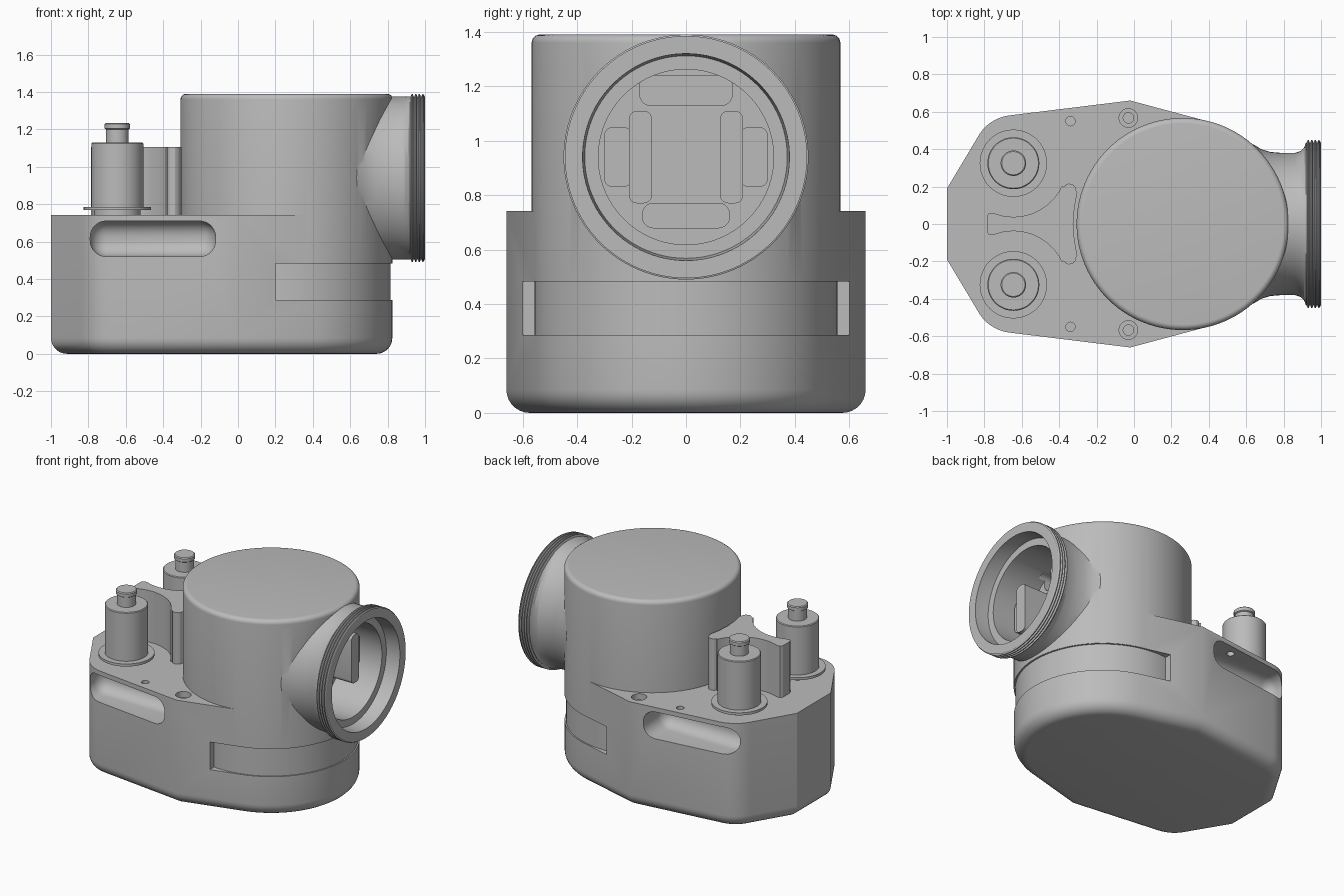
import bpy, bmesh, math
from mathutils import Matrix, Vector

cube = bpy.data.objects.get("Cube")
if cube:
    bpy.data.objects.remove(cube)

grey = bpy.data.materials.new("machined grey")
grey.use_nodes = True
GREY = (0.5, 0.5, 0.5, 1)
grey.diffuse_color = GREY
grey.node_tree.nodes["Principled BSDF"].inputs["Base Color"].default_value = GREY

CX, R, BORE_Z = 0.26, 0.565, 0.94
SEG = 96


def make(name, bm):
    bmesh.ops.recalc_face_normals(bm, faces=bm.faces)
    mesh = bpy.data.meshes.new(name)
    bm.to_mesh(mesh)
    bm.free()
    mesh.materials.append(grey)
    ob = bpy.data.objects.new(name, mesh)
    bpy.context.collection.objects.link(ob)
    return ob


def loft(name, rings):
    """Skin a list of equal-length rings and cap both ends."""
    bm = bmesh.new()
    rows = [[bm.verts.new(p) for p in ring] for ring in rings]
    n = len(rows[0])
    for a, b in zip(rows, rows[1:]):
        for i in range(n):
            bm.faces.new((a[i], a[(i + 1) % n], b[(i + 1) % n], b[i]))
    bm.faces.new(rows[0])
    bm.faces.new(rows[-1])
    return make(name, bm)


def turned(name, x, y, profile, seg=48):
    """Vertical turned part from (radius, z) pairs."""
    ang = [math.tau * i / seg for i in range(seg)]
    return loft(name, [[(x + r * math.cos(a), y + r * math.sin(a), z) for a in ang]
                       for r, z in profile])


def turned_x(name, profile):
    """Part along x from (x, half width, half height) triples."""
    ang = [math.tau * i / SEG for i in range(SEG)]
    return loft(name, [[(x, w * math.cos(a), BORE_Z + h * math.sin(a)) for a in ang]
                       for x, w, h in profile])


def prism(name, outline, z0, z1):
    return loft(name, [[(x, y, z) for x, y in outline] for z in (z0, z1)])


def block(name, lo, hi, bevel=0, axis=None, seg=5):
    """Box between two corners; bevels all edges or those along one axis."""
    lo, hi = Vector(lo), Vector(hi)
    bm = bmesh.new()
    bmesh.ops.create_cube(bm, size=1, matrix=Matrix.Translation((lo + hi) / 2)
                          @ Matrix.Diagonal((*(hi - lo), 1)))
    if bevel:
        edges = [e for e in bm.edges if axis is None
                 or abs((e.verts[0].co - e.verts[1].co)[axis]) > 1e-4]
        bmesh.ops.bevel(bm, geom=edges, offset=bevel, segments=seg, profile=0.5,
                        affect='EDGES')
    return make(name, bm)


def boolean(target, tool, op):
    mod = target.modifiers.new(op, 'BOOLEAN')
    mod.operation, mod.object, mod.solver = op, tool, 'EXACT'
    bpy.context.view_layer.objects.active = target
    bpy.ops.object.modifier_apply(modifier=mod.name)
    bpy.data.objects.remove(tool)


def arc(cx, cy, r, a0, a1, n):
    return [(cx + r * math.cos(math.radians(a0 + (a1 - a0) * i / n)),
             cy + r * math.sin(math.radians(a0 + (a1 - a0) * i / n))) for i in range(n + 1)]


def mirrored(half):
    return half + [(x, -y) for x, y in reversed(half) if abs(y) > 1e-6]


# Lower body: faceted tail running into a round nose, rounded underside
half = arc(CX, 0, R, 0, 75, 24) + [(-0.02, 0.66)]
half += arc(-0.64, 0.36, 0.222, 97, 153, 8) + [(-1, 0.19)]
outline = mirrored(half)
bm = bmesh.new()
floor = bm.faces.new([bm.verts.new((x, y, 0)) for x, y in outline])
top = bmesh.ops.extrude_face_region(bm, geom=[floor])["geom"]
bmesh.ops.translate(bm, vec=(0, 0, 0.742),
                    verts=[v for v in top if isinstance(v, bmesh.types.BMVert)])
rim = [e for e in bm.edges if all(v.co.z < 0.01 for v in e.verts)]
bmesh.ops.bevel(bm, geom=rim, offset=0.085, segments=7, profile=0.5, affect='EDGES')
body = make("body", bm)

# Side recess around the nose
recess = block("recess_cutter", (0.2, -0.9, 0.287), (1.2, 0.9, 0.482))
boolean(recess, turned("core", CX, 0, [(0.556, 0.1), (0.556, 0.7)], SEG), 'DIFFERENCE')
boolean(body, recess, 'DIFFERENCE')

# Round housing with a softened top edge
edge = [(R + 0.002 - 0.03 + 0.03 * math.cos(t * math.pi / 12),
         1.36 + 0.03 * math.sin(t * math.pi / 12)) for t in range(7)]
boolean(body, turned("housing", CX, 0, [(R + 0.002, 0.483)] + edge, SEG), 'UNION')

# Flared neck with a threaded rim
neck = [(0.5, 0.44, 0.443), (0.64, 0.425, 0.443), (0.68, 0.4, 0.443), (0.73, 0.385, 0.44),
        (0.79, 0.38, 0.435), (0.86, 0.38, 0.435), (0.89, 0.39, 0.435), (0.91, 0.41, 0.437),
        (0.92, 0.437, 0.437)]
for i in range(4):
    x = 0.922 + i * 0.019
    neck += [(x + dx, r, r) for dx, r in ((0.002, 0.436), (0.007, 0.45),
                                          (0.012, 0.45), (0.017, 0.436))]
neck += [(1, 0.445, 0.445)]
boolean(body, turned_x("neck", neck), 'UNION')
boolean(body, turned_x("bore_cutter", [(0.6, 0.322, 0.322), (0.9, 0.322, 0.322),
                                       (0.9, 0.372, 0.372), (0.985, 0.38, 0.38),
                                       (1.1, 0.38, 0.38)]), 'DIFFERENCE')
# Pockets in the back wall of the bore
for z0, z1, w in ((1.13, 1.24, 0.17), (0.68, 0.77, 0.16)):
    boolean(body, block("pocket_cutter", (0.5, -w, z0), (0.65, w, z1), 0.04, 0), 'DIFFERENCE')

for s in (-1, 1):
    # Scooped grip pocket on each flank
    lo, hi = sorted((s * 0.4, s * 0.9))
    boolean(body, block("grip_cutter", (-0.79, lo, 0.52), (-0.12, hi, 0.71), 0.085, None, 7),
            'DIFFERENCE')
    # Counterbored screw hole and small drain hole
    boolean(body, turned("screw_cutter", -0.03, s * 0.567,
                         [(0.028, 0.6), (0.028, 0.7), (0.05, 0.7), (0.05, 0.8)], 24), 'DIFFERENCE')
    boolean(body, turned("drain_cutter", -0.34, s * 0.55, [(0.025, 0.6), (0.025, 0.8)], 24),
            'DIFFERENCE')

    side = "left" if s < 0 else "right"
    # Guide rails and side lugs inside the bore
    lo, hi = sorted((s * 0.125, s * 0.21))
    block(f"{side}_guide_rail", (0.59, lo, 0.77), (0.8, hi, 1.11), 0.03, 0)
    lo, hi = sorted((s * 0.2, s * 0.3))
    block(f"{side}_guide_lug", (0.59, lo, 0.83), (0.74, hi, 1.05), 0.03, 0)

    # Connector pin with washer and stepped cap
    turned(f"{side}_pin", -0.645, s * 0.325, [
        (0.125, 0.735), (0.125, 0.768), (0.18, 0.768), (0.18, 0.786), (0.139, 0.786),
        (0.139, 1.125), (0.134, 1.13), (0.06, 1.13), (0.06, 1.2), (0.068, 1.205),
        (0.068, 1.228), (0.062, 1.234)])

# Curved T-shaped web between the pins
half = [(-0.325, 0), (-0.318, 0.09), (-0.303, 0.17)] + arc(-0.345, 0.18, 0.036, 0, 150, 6)
half += arc(-0.645, 0.325, 0.287, -25, -103, 12)
half += [(-0.75, 0.058), (-0.775, 0.058), (-0.787, 0.04), (-0.787, 0)]
prism("web", mirrored(half), 0.735, 1.106)

# Smooth shading with crisp edges
bpy.ops.object.select_all(action='DESELECT')
for ob in bpy.context.scene.objects:
    if ob.type == 'MESH' and grey.name in ob.data.materials:
        ob.select_set(True)
        bpy.context.view_layer.objects.active = ob
bpy.ops.object.shade_smooth_by_angle(angle=math.radians(25))
